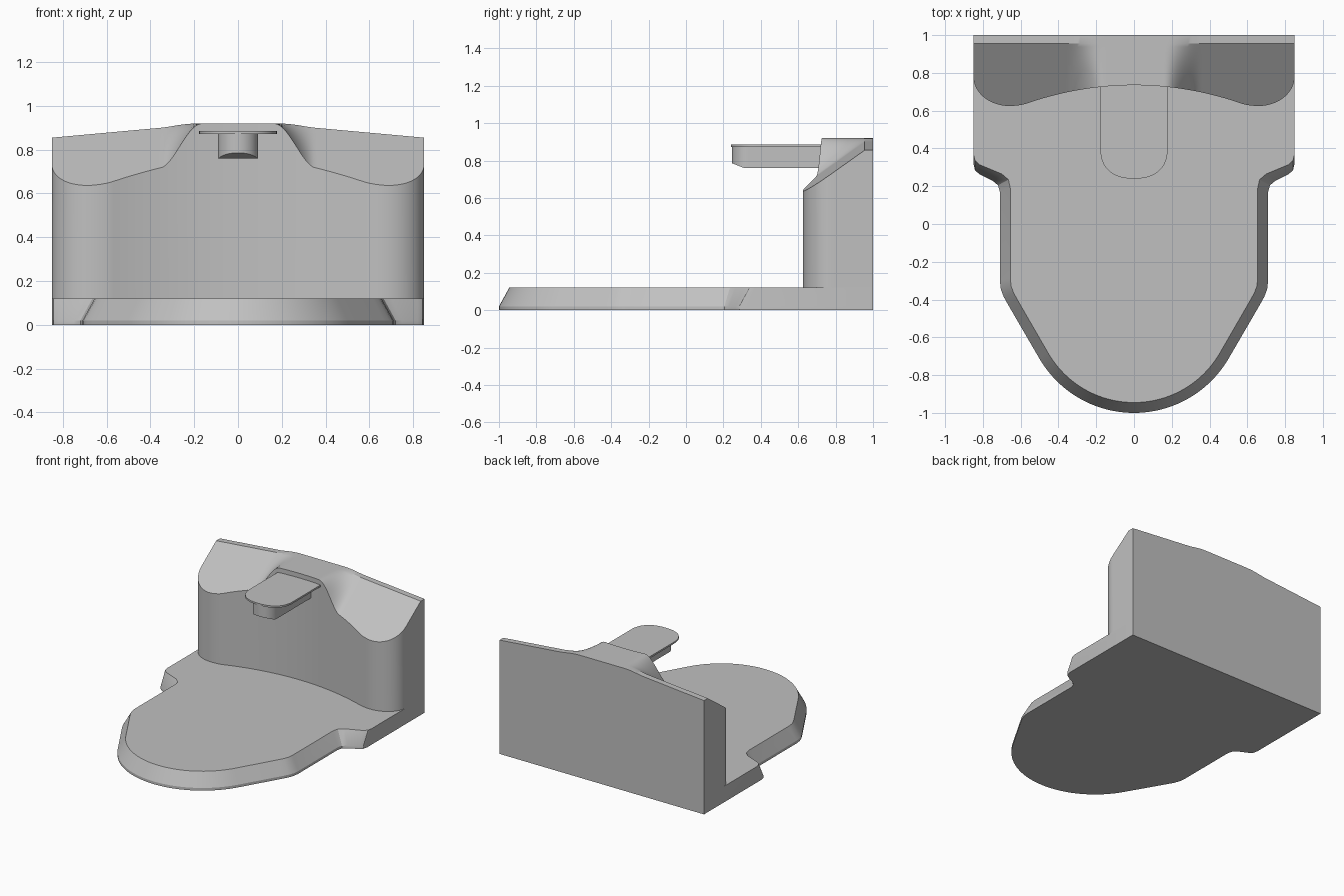
import bpy, bmesh, math

if "Cube" in bpy.data.objects:
    bpy.data.objects.remove(bpy.data.objects["Cube"], do_unlink=True)

grey = bpy.data.materials.new("plain grey")
GREY = (0.53, 0.53, 0.53, 1.0)
grey.diffuse_color = GREY
grey.use_nodes = True
grey.node_tree.nodes["Principled BSDF"].inputs["Base Color"].default_value = GREY


def finish(name, bm):
    """Clean the mesh, make the object and shade it smooth with sharp edges."""
    bmesh.ops.remove_doubles(bm, verts=bm.verts, dist=0.0001)
    bmesh.ops.recalc_face_normals(bm, faces=bm.faces)
    mesh = bpy.data.meshes.new(name)
    bm.to_mesh(mesh)
    bm.free()
    mesh.materials.append(grey)
    ob = bpy.data.objects.new(name, mesh)
    bpy.context.collection.objects.link(ob)
    bpy.ops.object.select_all(action='DESELECT')
    ob.select_set(True)
    bpy.context.view_layer.objects.active = ob
    bpy.ops.object.shade_smooth_by_angle(angle=math.radians(28))
    return ob


def mirrored(half):
    """Close a right-hand outline by mirroring it in x (the first point lies on x = 0)."""
    return half + [(-x, y) for x, y in reversed(half[1:])]


def loft(name, rings):
    """Skin a stack of equal-length 3D rings and cap both ends."""
    bm = bmesh.new()
    loops = [[bm.verts.new(p) for p in ring] for ring in rings]
    n = len(loops[0])
    for a, b in zip(loops, loops[1:]):
        for i in range(n):
            j = (i + 1) % n
            bm.faces.new((a[i], a[j], b[j], b[i]))
    bm.faces.new(loops[0][::-1])
    bm.faces.new(loops[-1])
    return finish(name, bm)


def at(outline, z):
    return [(x, y, z) for x, y in outline]


# Base plate: rounded nose, waist, wide rear shoulders, sloping rim
def base_outline(radius, sides):
    arc = [(radius * math.sin(a), -0.42 - radius * math.cos(a))
           for a in (math.radians(60 * i / 20) for i in range(21))]
    return mirrored(arc + sides + [(0.85, 1.0)])


lower = base_outline(0.58, [(0.665, -0.43), (0.69, -0.385), (0.705, -0.345), (0.71, -0.30),
                            (0.71, 0.17), (0.72, 0.205), (0.75, 0.23), (0.82, 0.265),
                            (0.842, 0.285), (0.85, 0.32)])
upper = base_outline(0.525, [(0.615, -0.405), (0.637, -0.365), (0.65, -0.33), (0.655, -0.29),
                             (0.655, 0.19), (0.665, 0.235), (0.70, 0.265), (0.82, 0.315),
                             (0.843, 0.34), (0.85, 0.37)])
loft("base_plate", [at(lower, 0), at(lower, 0.02), at(upper, 0.12)])


# Back housing: curved front wall under a sloping top with a raised middle
def wall_front(x):
    x = abs(x)
    if x < 0.58:
        return 0.735 - 0.3 * x * x
    if x < 0.66:
        u = (x - 0.58) / 0.08
        return 0.634 - 0.009 * u * (2 - u)
    return 0.78 - 0.155 * math.sqrt(max(0, 1 - ((x - 0.66) / 0.19) ** 2))


def top_height(x, y):
    x = abs(x)
    slope = 0.905 - 0.05 * (x - 0.3) / 0.55 - 0.71 * max(0, 0.955 - y)
    u = min(1, max(0, (0.35 - x) / 0.185))
    u = u * u * (3 - 2 * u)
    return slope + (0.92 - slope) * u


half_x = [0.66 * i / 44 for i in range(45)]
half_x += [0.66 + 0.19 * math.sin(math.pi / 2 * i / 14) for i in range(1, 15)]
xs = [-x for x in reversed(half_x[1:])] + half_x
ROWS = 14
bm = bmesh.new()
grid, foot = [], []
for x in xs:
    f = wall_front(x)
    ys = [f + (0.955 - f) * r / ROWS for r in range(ROWS + 1)] + [1.0]
    grid.append([bm.verts.new((x, y, top_height(x, y))) for y in ys])
    foot.append([bm.verts.new((x, y, 0.12)) for y in ys])
for i in range(len(xs) - 1):
    for j in range(ROWS + 1):
        bm.faces.new((grid[i][j], grid[i + 1][j], grid[i + 1][j + 1], grid[i][j + 1]))
    for j in (0, -1):
        bm.faces.new((foot[i][j], foot[i + 1][j], grid[i + 1][j], grid[i][j]))
for i in (0, -1):
    for j in range(ROWS + 1):
        bm.faces.new((foot[i][j], foot[i][j + 1], grid[i][j + 1], grid[i][j]))
bm.faces.new([c[0] for c in foot] + [c[-1] for c in reversed(foot)])
for v in [v for v in bm.verts if not v.link_faces]:
    bm.verts.remove(v)
finish("back_housing", bm)


# Outline with a rounded front end that runs back into the housing
def tongue(width, front, depth, power, back):
    pts = []
    for i in range(17):
        a = math.pi / 2 * i / 16
        pts.append((width * math.sin(a) ** power,
                    front + depth * (1 - math.cos(a) ** power)))
    return mirrored(pts + [(width, back)])


# Thin overhanging plate
plate = tongue(0.178, 0.24, 0.16, 0.85, 0.78)
loft("arm_plate", [at(plate, 0.872), at(plate, 0.885)])

# Arm under the plate, its lower front edge cut at a slant
arm = tongue(0.092, 0.246, 0.09, 1.0, 0.78)
cut = 0.31
loft("arm_body", [
    [(x, max(y, cut), 0.76) for x, y in arm],
    [(x, y, 0.76 + 0.4 * max(0, cut - y)) for x, y in arm],
    at(arm, 0.874)])
